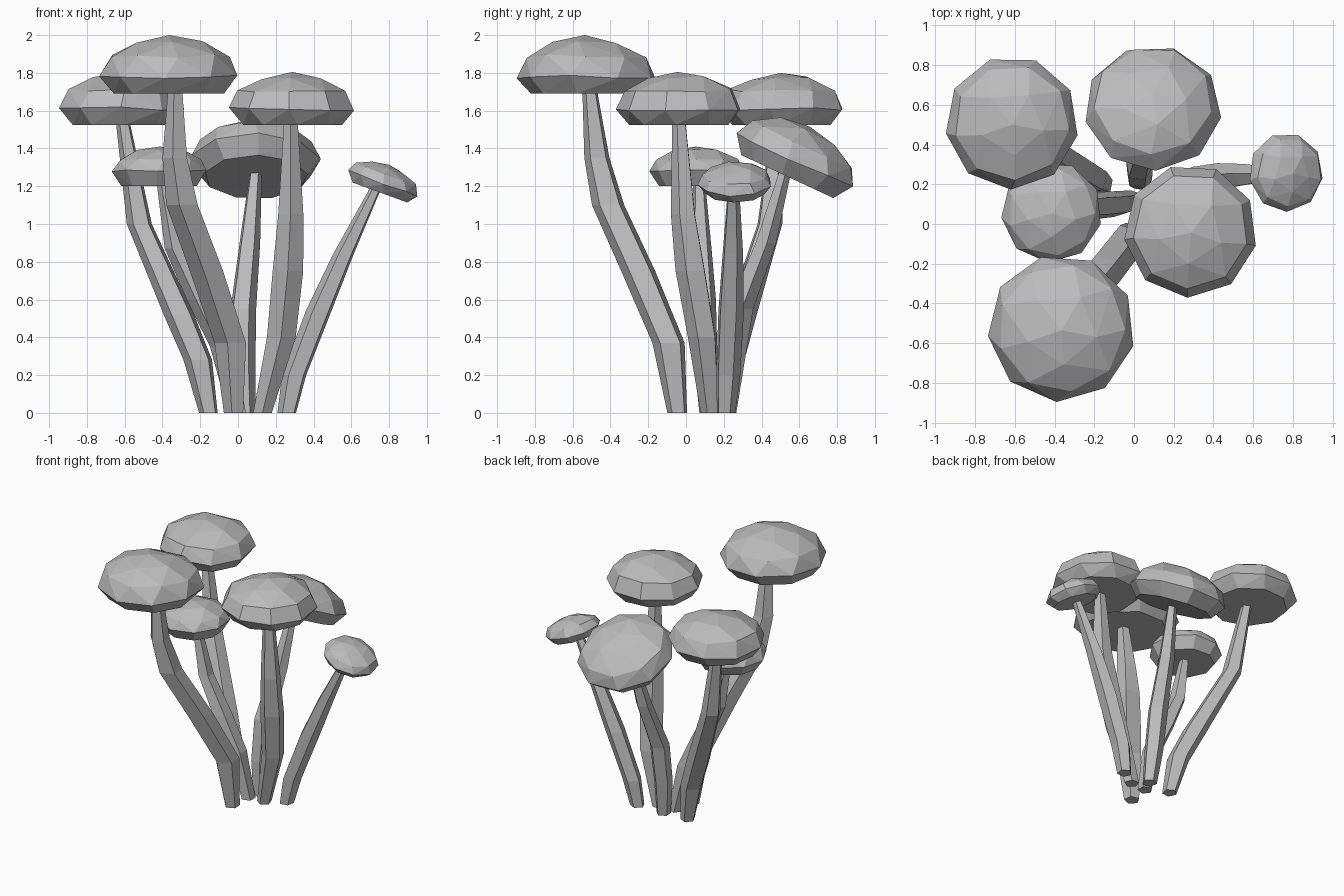
import bpy
import bmesh
import random
from math import radians, cos, sin, tau
from mathutils import Matrix, Vector

random.seed(7)
if "Cube" in bpy.data.objects:
    bpy.data.objects.remove(bpy.data.objects["Cube"], do_unlink=True)

# One plain grey for everything
grey = bpy.data.materials.new("mushroom_grey")
grey.use_nodes = True
grey.diffuse_color = (0.5, 0.5, 0.5, 1)
grey.node_tree.nodes["Principled BSDF"].inputs["Base Color"].default_value = (0.5, 0.5, 0.5, 1)


def finish(bm, name):
    bmesh.ops.recalc_face_normals(bm, faces=bm.faces)
    mesh = bpy.data.meshes.new(name)
    bm.to_mesh(mesh)
    bm.free()
    mesh.materials.append(grey)
    bpy.context.collection.objects.link(bpy.data.objects.new(name, mesh))


def make_cap(name, centre, radius, top, bottom, tilt_x, tilt_y):
    """Coarse faceted dome with a flat underside: the hull of a few uneven rings."""
    bm = bmesh.new()
    # Sides, radius, height and unevenness of the base, rim, shoulder, crown and peak
    rings = [(9, 0.81, -bottom, 0), (9, 1.02, 0, 0.03), (9, 0.88, top * 0.5, 0.03),
             (5, 0.5, top * 0.85, 0.03), (1, 0.03, top, 0)]
    for sides, scale, height, uneven in rings:
        start = radians(-88) + random.uniform(-0.12, 0.12)
        for i in range(sides):
            a = start + tau * i / sides
            r = radius * scale
            z = height + random.uniform(-uneven, uneven) * radius
            bm.verts.new((r * cos(a), r * sin(a), z))
    bmesh.ops.convex_hull(bm, input=bm.verts)
    bmesh.ops.dissolve_limit(bm, angle_limit=radians(3), verts=bm.verts, edges=bm.edges)
    tilt = Matrix.Rotation(radians(tilt_y), 4, "Y") @ Matrix.Rotation(radians(tilt_x), 4, "X")
    bm.transform(Matrix.Translation(centre) @ tilt)
    finish(bm, name)


def make_stem(name, path, widths, sides=5):
    """Bent, tapered stalk with flat facets."""
    bm = bmesh.new()
    turn = random.uniform(0, tau)
    rings = []
    for point, width in zip(path, widths):
        ring = []
        for i in range(sides):
            a = turn + tau * i / sides
            ring.append(bm.verts.new(Vector(point) + width * Vector((cos(a), sin(a), 0))))
        rings.append(ring)
    for low, high in zip(rings, rings[1:]):
        for i in range(sides):
            j = (i + 1) % sides
            bm.faces.new((low[i], low[j], high[j], high[i]))
    bm.faces.new(rings[0])
    bm.faces.new(rings[-1])
    finish(bm, name)


# Name, cap (centre, radius, top, bottom, tilts), stem path, stem thickness
thick = (0.055, 0.09, 0.095, 0.09, 0.07, 0.04)
medium = (0.052, 0.08, 0.085, 0.07, 0.038)
slim = (0.052, 0.068, 0.072, 0.058, 0.032)
mushrooms = [
    ("front", ((-0.365, -0.525, 1.78), 0.365, 0.22, 0.09, 0, 0),
     [(-0.02, -0.045, 0), (-0.035, -0.09, 0.37), (-0.16, -0.25, 0.75),
      (-0.29, -0.41, 1.1), (-0.33, -0.47, 1.35), (-0.33, -0.51, 1.72)], thick),
    ("back_right", ((-0.615, 0.51, 1.61), 0.33, 0.19, 0.085, 0, 0),
     [(-0.155, 0.2, 0), (-0.21, 0.23, 0.28), (-0.31, 0.29, 0.52),
      (-0.52, 0.44, 1), (-0.61, 0.49, 1.55)], medium),
    ("middle_right", ((-0.415, 0.06, 1.28), 0.25, 0.13, 0.08, 0, 0),
     [(0, 0.12, 0), (-0.08, 0.1, 0.35), (-0.2, 0.09, 0.6),
      (-0.33, 0.08, 0.87), (-0.4, 0.07, 1.23)], slim),
    ("middle_left", ((0.285, -0.035, 1.61), 0.33, 0.195, 0.085, 0, 0),
     [(0.13, 0.13, 0), (0.23, 0.09, 0.4), (0.265, 0.03, 0.75),
      (0.28, -0.01, 1.05), (0.28, -0.035, 1.55)], medium),
    ("back_tilted", ((0.095, 0.58, 1.33), 0.34, 0.2, 0.09, -25, 0),
     [(0.04, 0.215, 0), (0.025, 0.24, 0.25), (0.025, 0.285, 0.55),
      (0.06, 0.42, 0.9), (0.095, 0.53, 1.3)], slim),
    ("small_left", ((0.765, 0.26, 1.215), 0.195, 0.105, 0.05, 0, 20),
     [(0.26, 0.21, 0), (0.3, 0.22, 0.2), (0.43, 0.235, 0.54),
      (0.56, 0.245, 0.84), (0.73, 0.25, 1.19)], slim),
]
for name, cap, path, widths in mushrooms:
    make_cap(name + "_cap", Vector(cap[0]), *cap[1:])
    make_stem(name + "_stem", path, widths)
